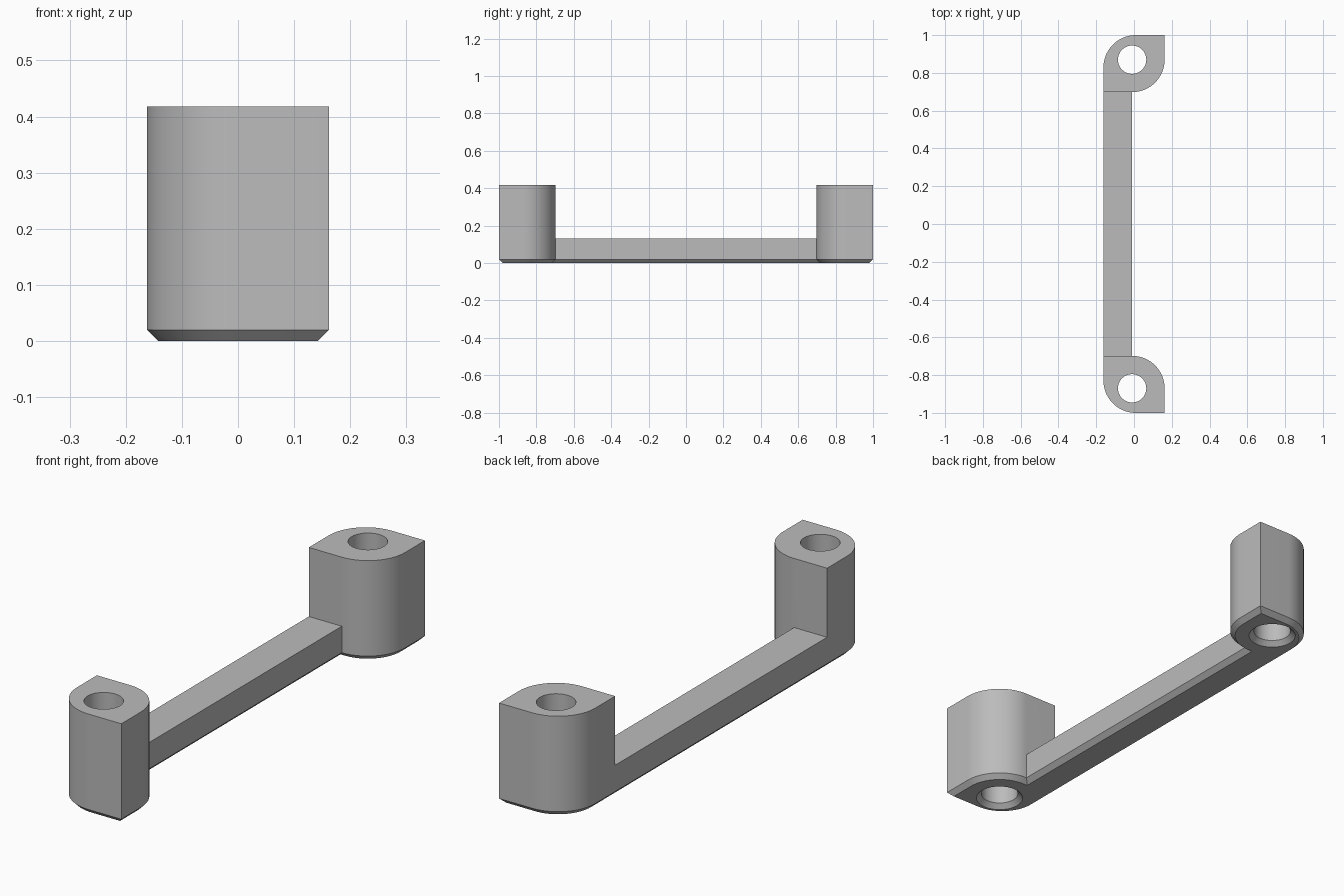
import bpy, bmesh, math
from mathutils import Vector

if "Cube" in bpy.data.objects:
    bpy.data.objects.remove(bpy.data.objects["Cube"])

POST_H, BAR_H, CH = 0.418, 0.13, 0.02
HOLE = Vector((-0.01, 0.87))
HOLE_R = 0.075
STEPS = 24


def arc(cx, cy, r, a0, a1):
    return [Vector((cx + r * math.cos(a), cy + r * math.sin(a)))
            for a in (math.radians(a0 + (a1 - a0) * i / STEPS) for i in range(STEPS + 1))]


def inset(points, d):
    """Mitred inward offset of a counter-clockwise outline."""
    out = []
    for i, p in enumerate(points):
        e1 = (p - points[i - 1]).normalized()
        e2 = (points[(i + 1) % len(points)] - p).normalized()
        n1, n2 = Vector((e1.y, -e1.x)), Vector((e2.y, -e2.x))
        out.append(p - (n1 + n2) * d / (1 + n1.dot(n2)))
    return out


# Outline: leaf-shaped post with two round and two square corners, mirrored
half = (arc(-0.01, 0.87, 0.172, -90, 0) + [Vector((0.162, 1.0))]
        + arc(0.01, 0.828, 0.172, 90, 180) + [Vector((-0.162, 0.698))])
n = len(half)
outline = half + [Vector((p.x, -p.y)) for p in reversed(half)]
count = len(outline)

bm = bmesh.new()


def ring(points, z):
    return [bm.verts.new((p.x, p.y, z)) for p in points]


foot = ring(inset(outline, CH), 0)
low = ring(outline, CH)
mid = ring(outline, BAR_H)
top = ring(outline, POST_H)

# Chamfer and lower walls around the whole outline
for a, b in ((foot, low), (low, mid)):
    for i in range(count):
        j = (i + 1) % count
        bm.faces.new((a[i], a[j], b[j], b[i]))

# Posts: upper walls, inner wall, top and underside
for s in (0, n):
    for i in range(s, s + n):
        j = i + 1 if i < s + n - 1 else s
        bm.faces.new((mid[i], mid[j], top[j], top[i]))
    bm.faces.new(top[s:s + n])
    bm.faces.new(foot[s:s + n])

# Bar: top and underside
for r in (mid, foot):
    bm.faces.new((r[0], r[n - 1], r[n], r[-1]))

bmesh.ops.recalc_face_normals(bm, faces=bm.faces)
mesh = bpy.data.meshes.new("bracket_handle")
bm.to_mesh(mesh)
bm.free()
handle = bpy.data.objects.new("bracket_handle", mesh)
bpy.context.collection.objects.link(handle)

grey = bpy.data.materials.new("light grey")
grey.diffuse_color = (0.5, 0.5, 0.5, 1)
grey.use_nodes = True
grey.node_tree.nodes["Principled BSDF"].inputs["Base Color"].default_value = grey.diffuse_color
mesh.materials.append(grey)


# Countersunk bolt holes
def hole_cutter(name, y):
    levels = ((HOLE_R + 2 * CH, -CH), (HOLE_R, CH), (HOLE_R, POST_H + 0.1))
    b = bmesh.new()
    rings = [[b.verts.new((HOLE.x + r * math.cos(math.tau * k / 64),
                           y + r * math.sin(math.tau * k / 64), z)) for k in range(64)]
             for r, z in levels]
    for lo, hi in zip(rings, rings[1:]):
        for k in range(64):
            m = (k + 1) % 64
            b.faces.new((lo[k], lo[m], hi[m], hi[k]))
    b.faces.new(rings[0])
    b.faces.new(rings[-1])
    bmesh.ops.recalc_face_normals(b, faces=b.faces)
    me = bpy.data.meshes.new(name)
    b.to_mesh(me)
    b.free()
    me.materials.append(grey)
    ob = bpy.data.objects.new(name, me)
    ob.hide_render = True
    bpy.context.collection.objects.link(ob)
    return ob


bpy.context.view_layer.objects.active = handle
handle.select_set(True)
for side, name in ((1, "back_hole_cutter"), (-1, "front_hole_cutter")):
    cutter = hole_cutter(name, side * HOLE.y)
    mod = handle.modifiers.new(name, 'BOOLEAN')
    mod.operation, mod.solver, mod.object = 'DIFFERENCE', 'EXACT', cutter
    bpy.ops.object.modifier_apply(modifier=mod.name)
    bpy.data.objects.remove(cutter)

bpy.ops.object.shade_smooth_by_angle(angle=math.radians(25))
